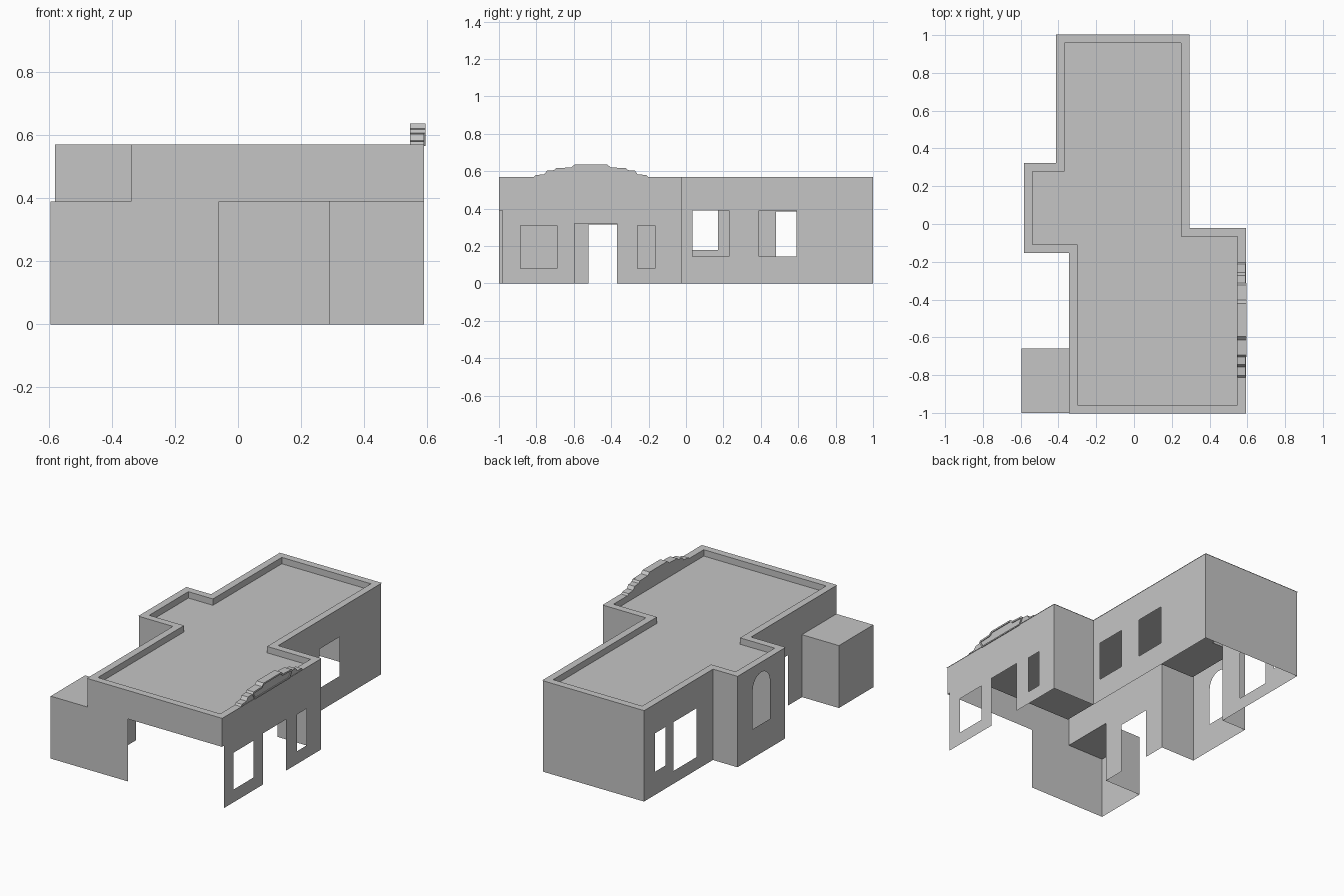
import bpy
import bmesh
from math import cos, sin, pi
from mathutils import Vector

cube = bpy.data.objects.get("Cube")
if cube:
    bpy.data.objects.remove(cube, do_unlink=True)

plaster = bpy.data.materials.new("light_grey_plaster")
plaster.use_nodes = True
GREY = (0.56, 0.56, 0.56, 1)
plaster.diffuse_color = GREY
plaster.node_tree.nodes["Principled BSDF"].inputs["Base Color"].default_value = GREY

TOP, DECK, LOW = 0.57, 0.53, 0.39


def make(name, polygons):
    """Object from a list of polygons, with shared points welded."""
    bm = bmesh.new()
    for poly in polygons:
        bm.faces.new([bm.verts.new(p) for p in poly])
    bmesh.ops.remove_doubles(bm, verts=bm.verts[:], dist=0.0001)
    mesh = bpy.data.meshes.new(name)
    bm.to_mesh(mesh)
    bm.free()
    mesh.materials.append(plaster)
    obj = bpy.data.objects.new(name, mesh)
    bpy.context.collection.objects.link(obj)
    return obj


def wall(name, p, q, z0, z1, holes=(), arch=None):
    """Thin wall from p to q; holes are (low, high, bottom, top) along its axis."""
    p, q = Vector(p), Vector(q)
    axis = 0 if abs(q.x - p.x) > abs(q.y - p.y) else 1
    sign = 1 if q[axis] > p[axis] else -1
    cuts = list(holes) + ([arch] if arch else [])

    def point(u, z):
        pos = [p.x, p.y, z]
        pos[axis] = u
        return tuple(pos)

    us = sorted({p[axis], q[axis], *(h[0] for h in cuts), *(h[1] for h in cuts)})
    zs = sorted({z0, z1, *(h[2] for h in cuts), *(h[3] for h in cuts)})
    polys = []
    for a, b in zip(us, us[1:]):
        for c, d in zip(zs, zs[1:]):
            u, z = (a + b) / 2, (c + d) / 2
            if any(h[0] < u < h[1] and h[2] < z < h[3] for h in cuts):
                continue
            polys.append([point(a, c), point(b, c), point(b, d), point(a, d)])
    # Spandrels above a round arch
    if arch:
        lo, hi, _, top = arch
        r, mid = (hi - lo) / 2, (lo + hi) / 2
        for side in (1, -1):
            arc = [point(mid + side * r * cos(i * pi / 16), top - r + r * sin(i * pi / 16))
                   for i in range(9)]
            poly = [point(mid + side * r, top)] + arc[::-1]
            polys.append(poly if side > 0 else poly[::-1])
    if sign < 0:
        polys = [poly[::-1] for poly in polys]
    return make(name, polys)


def inset(outline, d):
    """Move every side of a square-cornered outline inwards by d."""
    result = []
    for i, v in enumerate(outline):
        v = Vector(v)
        a = (v - Vector(outline[i - 1])).normalized()
        b = (Vector(outline[(i + 1) % len(outline)]) - v).normalized()
        result.append(v + d * (Vector((-a.y, a.x)) + Vector((-b.y, b.x))))
    return result


def at(points, z):
    return [(x, y, z) for x, y in points]


# Building outline, anticlockwise from the front corner
A, B, C, D, E = (0.59, -1), (0.59, -0.025), (0.29, -0.025), (0.29, 1), (-0.41, 1)
F, G, H, I, J = (-0.41, 0.32), (-0.58, 0.32), (-0.58, -0.15), (-0.34, -0.15), (-0.34, -1)
outline = [A, B, C, D, E, F, G, H, I, J]

# Entrance wall with door and two windows, stopping short under the front lintel
wall("entrance_wall", (0.59, -0.98), B, 0, LOW,
     [(-0.885, -0.69, 0.08, 0.31), (-0.595, -0.37, 0, 0.32), (-0.26, -0.165, 0.08, 0.31)])
wall("entrance_upper_wall", A, B, LOW, TOP)
wall("entrance_return_wall", B, C, 0, TOP)

# Long rear wing
wall("wing_left_wall", C, D, 0, TOP, [(0.035, 0.23, 0.145, LOW), (0.39, 0.59, 0.145, LOW)])
wall("back_wall", D, E, 0, TOP)
wall("wing_right_wall", E, F, 0, TOP, [(0.48, 0.71, 0.08, 0.385), (0.79, 0.89, 0.145, 0.385)])

# Bay with arched window
wall("bay_back_wall", F, G, 0, TOP)
wall("bay_wall", G, H, 0, TOP, arch=(0.0, 0.17, 0.18, 0.505))
wall("bay_front_wall", H, I, 0, TOP)

# Side wall with door, front wall with wide opening
wall("side_wall", I, (-0.34, -0.66), 0, TOP, [(-0.52, -0.295, 0, 0.315)])
wall("side_upper_wall", (-0.34, -0.66), J, LOW, TOP)
wall("front_lintel", J, A, LOW, TOP)
wall("front_wall", (-0.595, -1), (-0.06, -1), 0, LOW)

# Low annex at the front corner
wall("annex_back_wall", (-0.34, -0.66), (-0.595, -0.66), 0, LOW)
wall("annex_side_wall", (-0.595, -0.66), (-0.595, -1), 0, LOW)
make("annex_roof", [at([(-0.595, -1), J, (-0.34, -0.66), (-0.595, -0.66)], LOW)])

# Sunken roof deck and parapet
inner = inset(outline, 0.042)
outer = inset(outline, -0.003)
make("roof_deck", [at(inner, DECK)])
parapet = []
for i in range(len(outline)):
    j = (i + 1) % len(outline)
    parapet.append(at([outer[i], outer[j], inner[j], inner[i]], TOP))
    parapet.append(at([inner[i], inner[j]], TOP) + at([inner[j], inner[i]], DECK))
make("parapet", parapet)


def mirrored(half, mid=-0.508):
    """Symmetric profile in y and z from its right half, listed bottom to top."""
    return [(mid + u, z) for u, z in half] + [(mid - u, z) for u, z in reversed(half)]


def extrude(name, loop, x0, x1, hole=None):
    """Solid between x0 and x1, or a frame if an inner loop is given."""
    n = len(loop)
    polys = []
    for k in range(n):
        m = (k + 1) % n
        (a, b), (c, d) = loop[k], loop[m]
        polys.append([(x0, a, b), (x0, c, d), (x1, c, d), (x1, a, b)])
        if hole:
            (e, f), (g, h) = hole[k], hole[m]
            polys.append([(x1, a, b), (x1, c, d), (x1, g, h), (x1, e, f)])
            polys.append([(x1, e, f), (x1, g, h), (x0, g, h), (x0, e, f)])
    if not hole:
        polys.append([(x1, y, z) for y, z in loop])
        polys.append([(x0, y, z) for y, z in reversed(loop)])
    obj = make(name, polys)
    bm = bmesh.new()
    bm.from_mesh(obj.data)
    bmesh.ops.recalc_face_normals(bm, faces=bm.faces[:])
    bm.to_mesh(obj.data)
    bm.free()


# Stepped crest over the entrance with a raised moulding
crest = mirrored([(0.305, TOP), (0.295, 0.58), (0.25, 0.583), (0.235, 0.603), (0.195, 0.606),
                  (0.185, 0.617), (0.105, 0.62), (0.088, 0.636)])
extrude("crest", crest, 0.546, 0.59)
rim = mirrored([(0.172, 0.566), (0.196, 0.606), (0.186, 0.617), (0.105, 0.62), (0.088, 0.636)])
rim_inner = mirrored([(0.166, 0.574), (0.184, 0.603), (0.18, 0.607), (0.101, 0.61), (0.084, 0.626)])
extrude("crest_moulding", rim, 0.59, 0.595, rim_inner)
